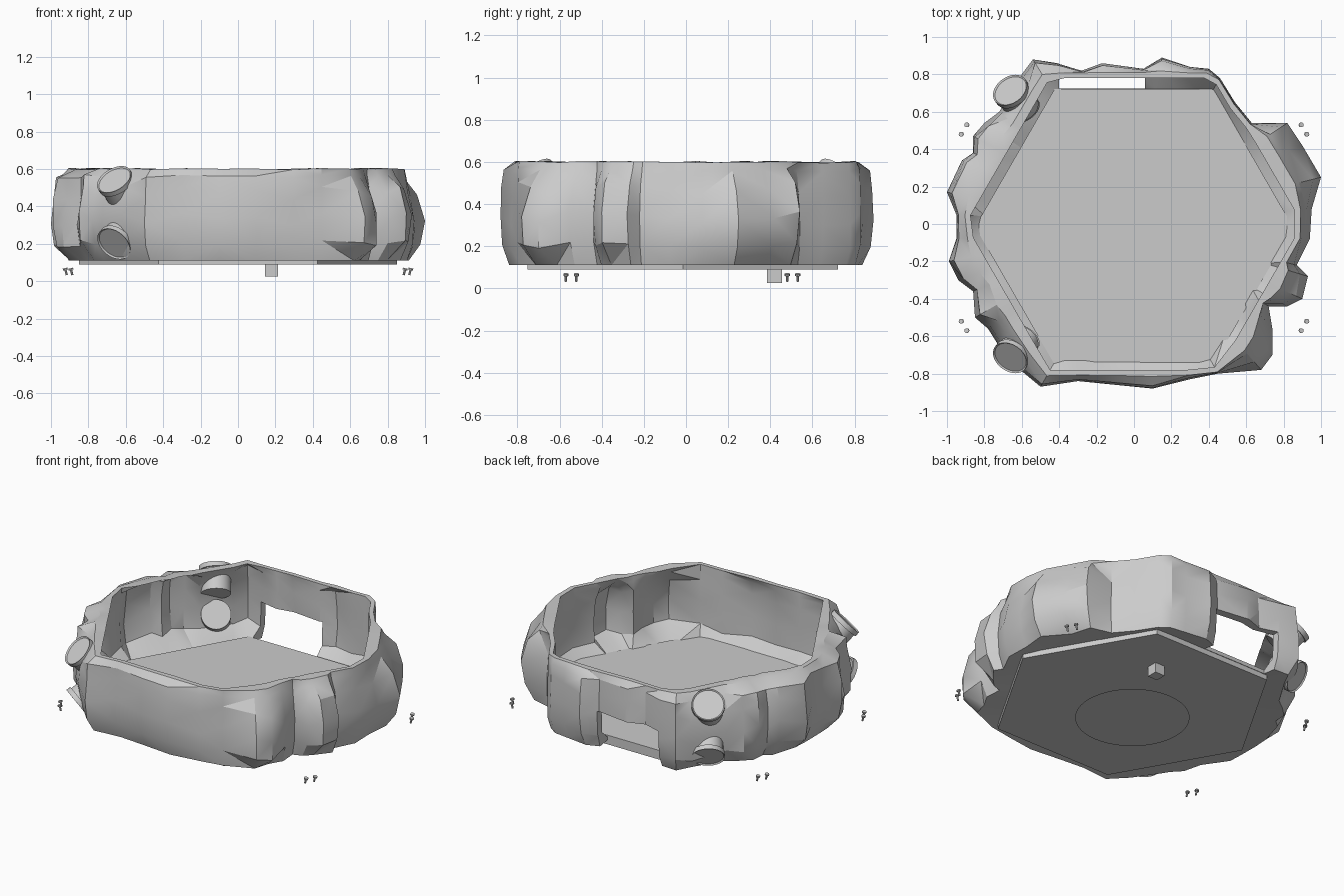
import bpy, bmesh, math, random
from mathutils import Vector, Matrix

random.seed(4)
if "Cube" in bpy.data.objects:
    bpy.data.objects.remove(bpy.data.objects["Cube"])

stone = bpy.data.materials.new("stone grey")
stone.use_nodes = True
grey = (0.6, 0.6, 0.6, 1)
stone.diffuse_color = grey
stone.node_tree.nodes["Principled BSDF"].inputs["Base Color"].default_value = grey


def add_object(name, bm, smooth=None):
    bmesh.ops.recalc_face_normals(bm, faces=bm.faces[:])
    mesh = bpy.data.meshes.new(name)
    bm.to_mesh(mesh)
    bm.free()
    mesh.materials.append(stone)
    obj = bpy.data.objects.new(name, mesh)
    bpy.context.collection.objects.link(obj)
    bpy.ops.object.select_all(action="DESELECT")
    obj.select_set(True)
    bpy.context.view_layer.objects.active = obj
    if smooth:
        bpy.ops.object.shade_smooth_by_angle(angle=math.radians(smooth))
    return obj


def box(bm, centre, size):
    matrix = Matrix.Translation(centre) @ Matrix.Diagonal((*size, 1))
    bmesh.ops.create_cube(bm, size=1, matrix=matrix)


def cylinder(bm, sides, radius, depth, matrix):
    bmesh.ops.create_cone(bm, cap_ends=True, segments=sides, radius1=radius,
                          radius2=radius, depth=depth, matrix=matrix)


def aim(place, axis):
    turn = Vector(axis).to_track_quat("Z", "Y").to_matrix().to_4x4()
    return Matrix.Translation(place) @ turn


def hexagon(angle, apothem):
    """Distance from the centre to the side of a hexagon with corners on x."""
    step = math.pi / 3
    return apothem / math.cos(angle % step - step / 2)


# Rocky wall: widest outline, anticlockwise
outline = [(.95, .08), (1, .25), (.9, .42), (.82, .54), (.63, .54), (.54, .65),
           (.46, .78), (.4, .83), (.3, .84), (.15, .89), (.05, .83), (-.17, .86),
           (-.28, .82), (-.41, .86), (-.54, .88), (-.6, .8), (-.72, .6), (-.8, .54),
           (-.86, .47), (-.86, .38), (-.92, .34), (-1, .17), (-.95, .05), (-.95, -.08),
           (-.99, -.2), (-.94, -.3), (-.86, -.36), (-.85, -.5), (-.78, -.56),
           (-.73, -.64), (-.62, -.77), (-.5, -.87), (-.3, -.84), (-.1, -.86), (.1, -.88),
           (.3, -.83), (.45, -.8), (.68, -.78), (.74, -.7), (.74, -.56), (.72, -.44),
           (.82, -.44), (.9, -.4), (.93, -.28), (.87, -.22), (.94, -.08)]
bm = bmesh.new()
columns = []
for x, y in outline:
    angle, reach = math.atan2(y, x), math.hypot(x, y)
    rim = min(hexagon(angle, .78), reach - .04)
    spread = reach - rim
    wobble = random.uniform(-.04, .04)
    # The left side and the port corners lean back towards the rim
    middle, upper = random.uniform(.85, 1), .85
    if x > .6:
        middle, upper = random.uniform(.6, .85), .45
    elif x < -.55 and abs(y) > .55:
        middle, upper = .9, .6
    levels = [(.11, random.uniform(.4, .65)), (.2 + wobble / 2, random.uniform(.85, 1)),
              (.33 + wobble, 1), (.47 + wobble, middle), (.56 + wobble / 4, upper)]
    outer = [(rim + spread * part, z) for z, part in levels]
    inner = [(max(rim, r - .06), z) for r, z in outer[1:]]
    top = .6 + wobble / 8
    section = (outer + [(rim + max(.03, spread * .35), top), (rim, top)]
               + inner[::-1] + [(hexagon(angle, .71), .125)])
    columns.append([bm.verts.new((r * math.cos(angle), r * math.sin(angle), z))
                    for r, z in section])
for here, there in zip(columns, columns[1:] + columns[:1]):
    for i in range(len(here)):
        j = (i + 1) % len(here)
        bm.faces.new((here[i], there[i], there[j], here[j]))
bmesh.ops.triangulate(bm, faces=bm.faces[:])
wall = add_object("rocky_wall", bm, 30)

# Opening through the rear wall, down to the floor
bm = bmesh.new()
box(bm, (-.17, .85, .21), (.46, .25, .28))
cutter = add_object("opening_cutter", bm)
cutter.hide_render = True
bpy.context.view_layer.objects.active = wall
cut = wall.modifiers.new("opening", "BOOLEAN")
cut.operation = "DIFFERENCE"
cut.object = cutter
cut.solver = "EXACT"
bpy.ops.object.modifier_apply(modifier=cut.name)
bpy.data.objects.remove(cutter)

# Hexagonal floor with a small block beneath
bm = bmesh.new()
cylinder(bm, 6, .85, .06, Matrix.Translation((0, -.015, .12))
         @ Matrix.Rotation(math.pi / 2, 4, "Z"))
add_object("floor_plate", bm)

bm = bmesh.new()
box(bm, (.18, .42, .06), (.07, .07, .07))
add_object("bottom_block", bm)

# Flat round sheet on the ground
bm = bmesh.new()
bmesh.ops.create_circle(bm, cap_ends=True, segments=48, radius=.34,
                        matrix=Matrix.Translation((0, -.015, 0)) @ Matrix.Rotation(math.pi, 4, "X"))
add_object("ground_disc", bm)

# Round ports on the two right corners, one tilted up and one down
for side, label in ((-1, "front"), (1, "rear")):
    for height, tilt, level in ((.53, .7, "upper"), (.21, -.5, "lower")):
        axis = Vector((-.42, side * .58, tilt)).normalized()
        matrix = aim((-.655, side * .705, height), axis)
        bm = bmesh.new()
        cylinder(bm, 32, .09, .16, matrix @ Matrix.Translation((0, 0, -.07)))
        cylinder(bm, 32, .1, .03, matrix @ Matrix.Translation((0, 0, .005)))
        bm.normal_update()
        ends = [f for f in bm.faces if len(f.verts) > 4]
        face = max(ends, key=lambda f: f.calc_center_median().dot(axis))
        bmesh.ops.inset_region(bm, faces=[face], thickness=.008)
        bmesh.ops.translate(bm, verts=face.verts[:], vec=axis * -.008)
        add_object(f"{label}_{level}_port", bm, 30)

# Pairs of loose screws at the four corners
for sx in (-1, 1):
    for sy in (-1, 1):
        bm = bmesh.new()
        for x, y in ((.89, .55), (.92, .5)):
            matrix = aim((sx * x, sy * y - .02, .05), (sx * .25, 0, 1))
            cylinder(bm, 10, .006, .036, matrix)
            cylinder(bm, 10, .013, .01, matrix @ Matrix.Translation((0, 0, .015)))
        name = ("rear" if sy > 0 else "front") + ("_left" if sx > 0 else "_right")
        add_object(name + "_screws", bm, 30)
